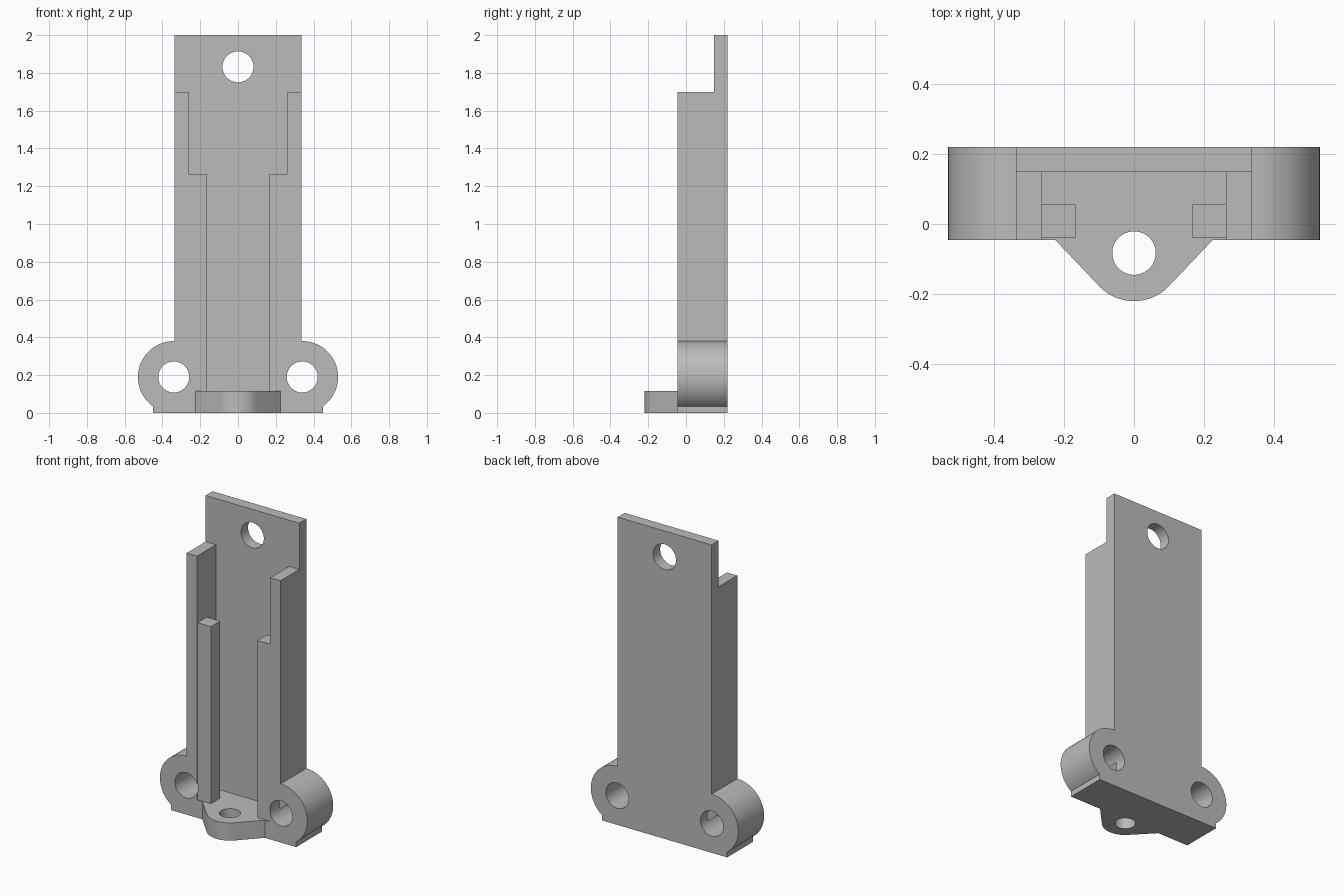
import bpy
import bmesh
import math
from mathutils import Vector

cube = bpy.data.objects.get("Cube")
if cube:
    bpy.data.objects.remove(cube, do_unlink=True)

# Single grey material
grey = bpy.data.materials.new("plain_grey")
grey.use_nodes = True
grey.diffuse_color = (0.5, 0.5, 0.5, 1)
grey.node_tree.nodes["Principled BSDF"].inputs["Base Color"].default_value = (0.5, 0.5, 0.5, 1)

# Main dimensions
FRONT, BACK, PLATE = -0.045, 0.22, 0.148
HALF, INNER, FOOT = 0.337, 0.263, 0.45
EAR_X, EAR_Z, EAR_R, HOLE_R = 0.34, 0.19, 0.19, 0.082
FLOOR, WALL_TOP, LIP_TOP, TOP = 0.115, 1.70, 1.265, 2.0
TAB_Y, TAB_R = -0.083, 0.137


def arc(cx, cy, r, start, end, steps):
    return [(cx + r * math.cos(start + (end - start) * i / steps),
             cy + r * math.sin(start + (end - start) * i / steps))
            for i in range(steps + 1)]


def circle(cx, cy, r):
    return arc(cx, cy, r, 0, math.tau, 64)[:-1]


def prism(name, outline, lo, hi, axis):
    """Extrude a closed outline along y (outline in x, z) or z (outline in x, y)."""
    bm = bmesh.new()
    place = (lambda a, b: (a, lo, b)) if axis == "y" else (lambda a, b: (a, b, lo))
    face = bm.faces.new([bm.verts.new(place(a, b)) for a, b in outline])
    grown = bmesh.ops.extrude_face_region(bm, geom=[face])["geom"]
    step = Vector((0, hi - lo, 0)) if axis == "y" else Vector((0, 0, hi - lo))
    bmesh.ops.translate(bm, vec=step, verts=[v for v in grown if isinstance(v, bmesh.types.BMVert)])
    bmesh.ops.recalc_face_normals(bm, faces=bm.faces)
    mesh = bpy.data.meshes.new(name)
    bm.to_mesh(mesh)
    bm.free()
    mesh.materials.append(grey)
    obj = bpy.data.objects.new(name, mesh)
    bpy.context.collection.objects.link(obj)
    return obj


def box(name, x0, x1, y0, y1, z0, z1):
    return prism(name, [(x0, y0), (x1, y0), (x1, y1), (x0, y1)], z0, z1, "z")


def combine(target, tool, operation):
    tool.hide_render = True
    mod = target.modifiers.new(operation.lower(), "BOOLEAN")
    mod.operation, mod.solver, mod.object = operation, "EXACT", tool
    bpy.context.view_layer.objects.active = target
    bpy.ops.object.modifier_apply(modifier=mod.name)
    bpy.data.objects.remove(tool, do_unlink=True)


# Body: tall plate with round ears and a flat foot
foot_angle = -math.acos((FOOT - EAR_X) / EAR_R)
right = [(FOOT, 0)] + arc(EAR_X, EAR_Z, EAR_R, foot_angle, math.pi / 2, 40)
right += [(HALF, EAR_Z + EAR_R), (HALF, TOP)]
left = [(-x, z) for x, z in reversed(right)]
body = prism("channel_bracket", right + left, FRONT, BACK, "y")

# Channel between the walls, and the cutback above them
combine(body, box("channel_cutter", -INNER, INNER, -0.5, PLATE, FLOOR, 2.5), "DIFFERENCE")
combine(body, box("top_cutter", -0.6, 0.6, -0.5, PLATE, WALL_TOP, 2.5), "DIFFERENCE")

# Inner lips along the front of the walls
for side in (-1, 1):
    x0, x1 = sorted((side * 0.167, side * 0.3))
    combine(body, box("inner_lip", x0, x1, -0.04, 0.055, 0.06, LIP_TOP), "UNION")

# Rounded tab on the front of the foot
tab = [(-0.225, FRONT)]
tab += arc(0, TAB_Y, TAB_R, math.radians(-135), math.radians(-45), 24)
tab += [(0.225, FRONT), (0.225, 0.02), (-0.225, 0.02)]
combine(body, prism("front_tab", tab, 0, FLOOR, "z"), "UNION")

# Screw holes
for x, z in ((-EAR_X, EAR_Z), (EAR_X, EAR_Z), (0, 1.832)):
    combine(body, prism("hole_cutter", circle(x, z, HOLE_R), -0.5, 0.5, "y"), "DIFFERENCE")
combine(body, prism("tab_hole_cutter", circle(0, TAB_Y, 0.062), -0.2, 0.3, "z"), "DIFFERENCE")

# Smooth the round surfaces, keep edges sharp
bpy.ops.object.select_all(action="DESELECT")
body.select_set(True)
bpy.context.view_layer.objects.active = body
bpy.ops.object.shade_smooth_by_angle(angle=math.radians(30))
